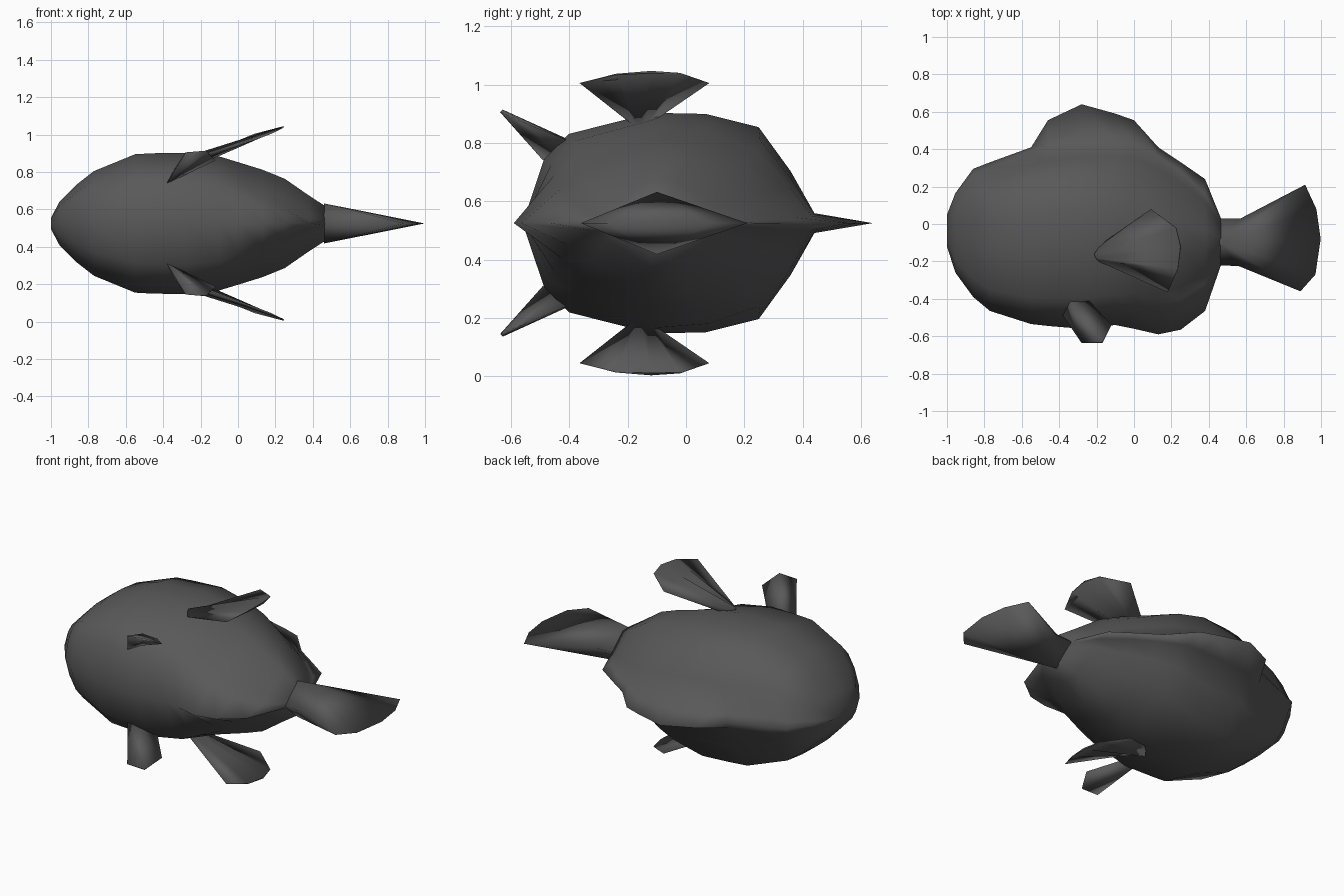
import bpy, bmesh, math
from mathutils import Vector

if "Cube" in bpy.data.objects:
    bpy.data.objects.remove(bpy.data.objects["Cube"])

MID = 0.525  # height of the symmetry plane

grey = bpy.data.materials.new("dark grey")
grey.diffuse_color = (0.1, 0.1, 0.1, 1)
grey.use_nodes = True
grey.node_tree.nodes["Principled BSDF"].inputs["Base Color"].default_value = grey.diffuse_color


def finish(name, bm, angle):
    """Turn a bmesh into a shaded grey object."""
    bmesh.ops.recalc_face_normals(bm, faces=bm.faces)
    me = bpy.data.meshes.new(name)
    bm.to_mesh(me)
    bm.free()
    me.materials.append(grey)
    ob = bpy.data.objects.new(name, me)
    bpy.context.collection.objects.link(ob)
    bpy.ops.object.select_all(action='DESELECT')
    ob.select_set(True)
    bpy.context.view_layer.objects.active = ob
    bpy.ops.object.shade_smooth_by_angle(angle=angle)


def skin(name, rings, angle=0.9):
    """Skin a list of equal closed rings and cap both ends."""
    bm = bmesh.new()
    loops = [[bm.verts.new(p) for p in r] for r in rings]
    n = len(loops[0])
    for a, b in zip(loops, loops[1:]):
        for i in range(n):
            j = (i + 1) % n
            bm.faces.new((a[i], a[j], b[j], b[i]))
    bm.faces.new(loops[0])
    bm.faces.new(loops[-1][::-1])
    finish(name, bm, angle)


# Half cross-sections, belly to back: (position, body width, head width)
SECTION = [(1, .09, .15), (.83, .47, .66), (.6, .87, .94), (.22, .99, 1),
           (-.16, 1, 1), (-.76, .81, .81), (-.94, .58, .55)]


def ring(x, fin_top, top, bottom, fin_bottom, width, head, back, belly):
    """head rounds the back; back and belly sharpen each half to a diamond."""
    c, h = (top + bottom) / 2, (top - bottom) / 2
    half = []
    for t, body_w, head_w in SECTION:
        w = body_w + (head_w - body_w) * head
        d = back if t > 0 else belly
        w = w * (1 - d) + (1.05 - abs(t)) * d
        half.append((c + h * t, w * width))
    return ([Vector((x, fin_top, MID))] + [Vector((x, y, MID + z)) for y, z in half]
            + [Vector((x, fin_bottom, MID))] + [Vector((x, y, MID - z)) for y, z in half[::-1]])


# Body with back and belly fin ridges
STATIONS = [
    (-1.0, .05, .03, -.10, -.12, .03, 1, 0, 0),
    (-.955, .165, .15, -.24, -.26, .115, 1, 0, 0),
    (-.86, .295, .27, -.37, -.39, .21, 1, 0, 0),
    (-.77, .33, .30, -.44, -.465, .28, 1, 0, 0),
    (-.55, .41, .39, -.505, -.535, .37, .3, 0, 0),
    (-.46, .555, .42, -.51, -.545, .375, 0, 0, 0),
    (-.28, .64, .44, -.515, -.56, .378, 0, 0, 0),
    (-.10, .59, .44, -.49, -.54, .36, 0, .2, .05),
    (.0, .555, .43, -.48, -.56, .335, 0, .35, .2),
    (.13, .41, .36, -.45, -.59, .30, 0, .5, .38),
    (.25, .33, .28, -.42, -.565, .255, 0, .65, .58),
    (.38, .24, .16, -.33, -.465, .165, 0, .9, .9),
    (.465, .03, .02, -.21, -.22, .105, 0, 1, 1),
]
skin("body", [ring(*s) for s in STATIONS], math.pi)

# Tail fin: a low ridge point on each side, fanning out to a thin outline
OUTLINE = [(.44, .03), (.57, .03), (.915, .21), (.975, .08), (.998, -.08),
           (.97, -.27), (.89, -.36), (.56, -.225), (.44, -.22)]
bm = bmesh.new()
rim = [bm.verts.new((x, y, MID)) for x, y in OUTLINE]
for sign in (1, -1):
    apex = bm.verts.new((.46, -.1, MID + sign * .107))
    for a, b in zip(rim, rim[1:] + rim[:1]):
        bm.faces.new((apex, a, b))
finish("tail_fin", bm, math.pi)


def fan_fin(name, root, tip, root_thick, tip_thick, normal):
    """Fan from a short root row to a wide tip row, mirrored to both sides."""
    n = Vector(normal).normalized()
    for side, sign in (("upper", 1), ("lower", -1)):
        rings = []
        for row, thick in ((root, root_thick), (tip, tip_thick)):
            k = len(row) - 1
            pts = [Vector(p) for p in row]
            lift = [n * thick * (1 - abs(2 * i / k - 1)) for i in range(k + 1)]
            loop = [p + d for p, d in zip(pts, lift)]
            loop += [(p - d) for p, d in zip(pts, lift)][-2:0:-1]
            rings.append([Vector((p.x, p.y, MID + sign * (p.z - MID))) for p in loop])
        skin(f"{side}_{name}", rings, math.pi)


# Side fins spreading backwards
fan_fin("side_fin",
        [(-.19, -.20, .875), (-.20, -.18, .875), (-.20, -.16, .875), (-.19, -.135, .875), (-.18, -.11, .875)],
        [(.18, -.365, 1.005), (.235, -.24, 1.035), (.25, -.12, 1.043), (.225, -.02, 1.038), (.09, .08, 1.005)],
        .03, .004, (-.4, 0, .9))

# Small belly fins
fan_fin("belly_fin",
        [(-.38, -.49, .74), (-.33, -.43, .79), (-.24, -.41, .81)],
        [(-.28, -.637, .905), (-.17, -.632, .91), (-.12, -.54, .862)],
        .035, .006, (.3, -.6, -.6))
